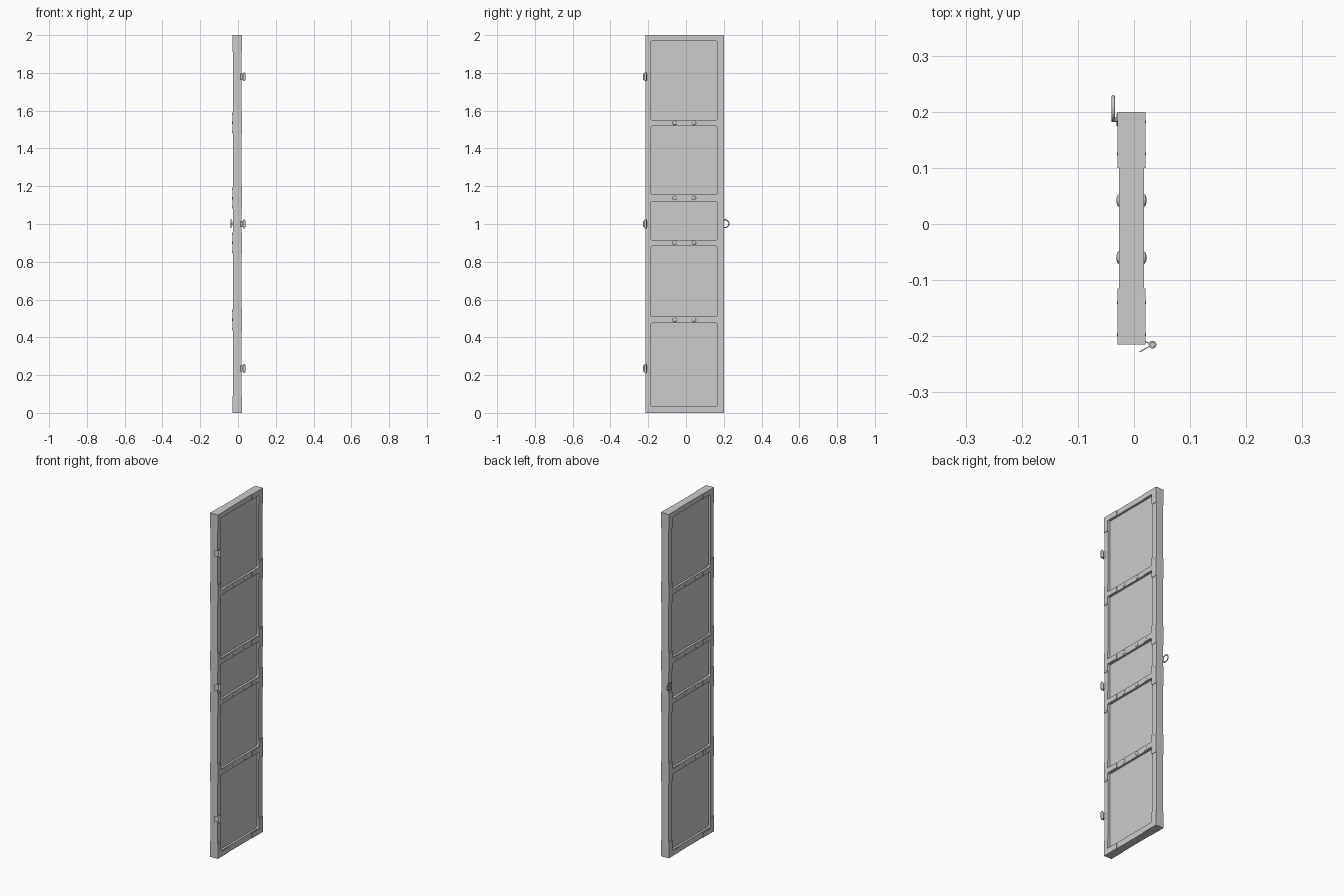
import bpy, bmesh, math
from mathutils import Matrix, Vector

if "Cube" in bpy.data.objects:
    bpy.data.objects.remove(bpy.data.objects["Cube"])

grey = bpy.data.materials.new("neutral grey")
grey.use_nodes = True
COLOR = (0.6, 0.6, 0.6, 1)
grey.diffuse_color = COLOR
grey.node_tree.nodes["Principled BSDF"].inputs["Base Color"].default_value = COLOR

XB, XF, PLATE = -0.027, 0.018, 0.0025      # slab faces and plate thickness
Y0, Y1, H = -0.215, 0.2, 2.0
RAILS = (0.492, 0.9, 1.137, 1.535)
OPENINGS = ((0.035, 0.475), (0.51, 0.885), (0.915, 1.12), (1.155, 1.52), (1.55, 1.97))
SIDES = ((XF, 1, "left"), (XB, -1, "right"))


def finish(bm, name, smooth=False):
    mesh = bpy.data.meshes.new(name)
    bmesh.ops.recalc_face_normals(bm, faces=bm.faces)
    bm.to_mesh(mesh)
    bm.free()
    ob = bpy.data.objects.new(name, mesh)
    bpy.context.collection.objects.link(ob)
    mesh.materials.append(grey)
    if smooth:
        bpy.ops.object.select_all(action='DESELECT')
        ob.select_set(True)
        bpy.context.view_layer.objects.active = ob
        bpy.ops.object.shade_smooth_by_angle(angle=math.radians(40))
    return ob


def add_box(bm, lo, hi):
    lo, hi = Vector(lo), Vector(hi)
    m = Matrix.Translation((lo + hi) / 2) @ Matrix.Diagonal((*(hi - lo), 1))
    return bmesh.ops.create_cube(bm, size=1, matrix=m)["verts"]


def cylinder(bm, centre, radius, depth, axis='Z', segments=20):
    turn = Matrix.Rotation(math.pi / 2, 4, 'Y') if axis == 'X' else Matrix()
    bmesh.ops.create_cone(bm, cap_ends=True, segments=segments, radius1=radius,
                          radius2=radius, depth=depth,
                          matrix=Matrix.Translation(centre) @ turn)


# Door slab with rounded recesses on both faces
bm = bmesh.new()
add_box(bm, (XB, Y0, 0), (XF, Y1, H))
door = finish(bm, "door_frame_and_panels")
bm = bmesh.new()
for z0, z1 in OPENINGS:
    for face, s, _ in SIDES:
        inner, outer = face - s * 0.0125, face + s * 0.02
        verts = add_box(bm, (min(inner, outer), -0.185, z0), (max(inner, outer), 0.165, z1))
        edges = {e for v in verts for e in v.link_edges
                 if abs(e.verts[0].co.x - e.verts[1].co.x) > 0.01}
        bmesh.ops.bevel(bm, geom=list(edges), offset=0.008, segments=3,
                        profile=0.5, affect='EDGES')
cutter = finish(bm, "recess_cutter")
cut = door.modifiers.new("recesses", 'BOOLEAN')
cut.object = cutter
cut.solver = 'EXACT'
bpy.context.view_layer.objects.active = door
door.select_set(True)
bpy.ops.object.modifier_apply(modifier="recesses")
bpy.data.objects.remove(cutter)

# Corner and joint plates with small nails
for face, s, side in SIDES:
    out = face + s * PLATE
    xa, xb = min(face, out), max(face, out)
    bm, nails = bmesh.new(), bmesh.new()

    def nail(y, z):
        cylinder(nails, (out, y, z), 0.0025, 0.002, 'X', 10)

    for edge, d, stile in ((Y0, 1, 0.03), (Y1, -1, 0.035)):
        inner = edge + d * stile
        ends = sorted((edge, inner))
        arm = sorted((inner, edge + d * 0.1))
        for z in RAILS:
            add_box(bm, (xa, ends[0], z - 0.058), (xb, ends[1], z + 0.058))
            add_box(bm, (xa, arm[0], z - 0.014), (xb, arm[1], z + 0.014))
            for dz in (-0.048, 0.048):
                nail(edge + d * 0.018, z + dz)
            nail(edge + d * 0.075, z)
        for z, up in ((0, 1), (H, -1)):
            zs = sorted((z, z + up * 0.09))
            za = sorted((z, z + up * 0.03))
            add_box(bm, (xa, ends[0], zs[0]), (xb, ends[1], zs[1]))
            add_box(bm, (xa, arm[0], za[0]), (xb, arm[1], za[1]))
    finish(bm, "joint_plates_" + side)
    finish(nails, "plate_nails_" + side, True)

    # Domed bolts along the rails
    bm = bmesh.new()
    for z in RAILS:
        for y in (-0.06, 0.042):
            m = Matrix.Translation((face, y, z)) @ Matrix.Diagonal((0.4, 1, 1, 1))
            bmesh.ops.create_uvsphere(bm, u_segments=20, v_segments=12, radius=0.011, matrix=m)
    finish(bm, "rail_bolts_" + side, True)

# Hinges: a pin barrel and two leaves
for z, place in ((0.235, "lower"), (1.0, "middle"), (1.78, "upper")):
    bm = bmesh.new()
    cylinder(bm, (0.033, Y0, z), 0.007, 0.036)
    for dz in (-0.02, 0.02):
        cylinder(bm, (0.033, Y0, z + dz), 0.005, 0.006)
    for ax, ay in ((0.01, -0.228), (0.016, -0.208)):
        a, b = Vector((ax, ay, z)), Vector((0.033, Y0, z))
        d = b - a
        m = (Matrix.Translation((a + b) / 2) @ Matrix.Rotation(math.atan2(d.y, d.x), 4, 'Z')
             @ Matrix.Diagonal((d.length, 0.002, 0.034, 1)))
        bmesh.ops.create_cube(bm, size=1, matrix=m)
    finish(bm, "hinge_" + place, True)

# Ring pull and its mount
bpy.ops.mesh.primitive_torus_add(major_radius=0.0205, minor_radius=0.003, major_segments=36,
                                 minor_segments=12, location=(-0.037, 0.2065, 1.002),
                                 rotation=(0, math.pi / 2, 0))
ring = bpy.context.object
ring.name = "ring_pull"
ring.data.materials.append(grey)
bpy.ops.object.shade_smooth_by_angle(angle=math.radians(40))
bm = bmesh.new()
cylinder(bm, (-0.034, 0.186, 1.002), 0.004, 0.012, 'X')
cylinder(bm, (-0.03, 0.186, 1.002), 0.011, 0.003, 'X')
finish(bm, "ring_mount", True)
